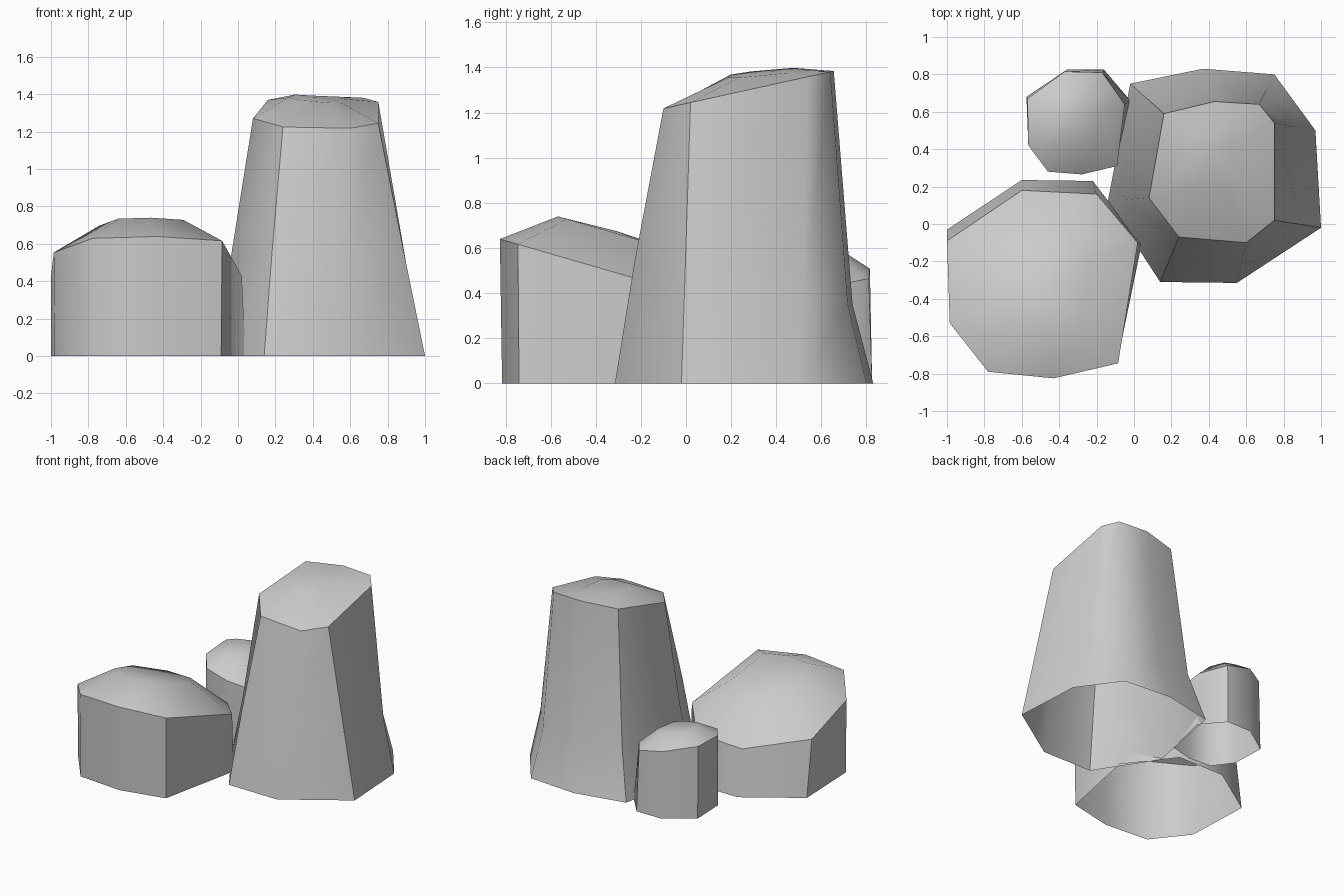
import bpy, bmesh, math
from mathutils import Vector

if "Cube" in bpy.data.objects:
    bpy.data.objects.remove(bpy.data.objects["Cube"])

stone = bpy.data.materials.new("grey stone")
stone.diffuse_color = (0.6, 0.6, 0.6, 1)
stone.use_nodes = True
stone.node_tree.nodes["Principled BSDF"].inputs["Base Color"].default_value = stone.diffuse_color


def plane(c, sx, sy):
    """Height of a tilted plane at a point."""
    return lambda x, y: c + sx * x + sy * y


def rock(name, base, rim, rim_z, centre, scale, cap_z, crown, waist=None):
    """Eight-sided open-bottomed column with a slanted, domed top."""
    bm = bmesh.new()
    rings = [[(x, y, 0) for x, y in base]]
    if waist:
        blend, height = waist
        ring = []
        for (bx, by), (rx, ry) in zip(base, rim):
            t = blend(bx, by)
            x, y = bx + (rx - bx) * t, by + (ry - by) * t
            ring.append((x, y, height(x, y)))
        rings.append(ring)
    rings.append([(x, y, rim_z(x, y)) for x, y in rim])
    cx, cy = centre
    inner = [(cx + (x - cx) * scale, cy + (y - cy) * scale) for x, y in rim]
    rings.append([(x, y, cap_z(x, y)) for x, y in inner])

    # walls and sloping cap border
    loops = [[bm.verts.new(p) for p in r] for r in rings]
    n = len(base)
    for a, b in zip(loops, loops[1:]):
        for i in range(n):
            j = (i + 1) % n
            bm.faces.new((a[i], a[j], b[j], b[i]))
    # crown of the cap
    mid = bm.verts.new((cx, cy, cap_z(cx, cy) + crown))
    top = loops[-1]
    for i in range(n):
        bm.faces.new((top[i], top[(i + 1) % n], mid))

    # smooth sides with a crisp rim
    bm.normal_update()
    rim_verts = set(loops[-2])
    for f in bm.faces:
        f.smooth = True
    for e in bm.edges:
        on_rim = e.verts[0] in rim_verts and e.verts[1] in rim_verts
        if on_rim or e.calc_face_angle(0) > math.radians(50):
            e.smooth = False
    me = bpy.data.meshes.new(name)
    bm.to_mesh(me)
    bm.free()
    me.materials.append(stone)
    ob = bpy.data.objects.new(name, me)
    bpy.context.collection.objects.link(ob)
    return ob


# tall tapering rock with a flared foot
rock("tall_rock",
     [(1, -.02), (.97, .5), (.75, .8), (.37, .83),
      (-.02, .75), (-.14, .12), (.14, -.31), (.55, -.315)],
     [(.75, .02), (.75, .54), (.67, .64), (.43, .655),
      (.16, .59), (.08, .14), (.24, -.07), (.6, -.1)],
     plane(1.24, 0, .22), (.41, .39), .42, plane(1.375, -.08, .1), .003,
     (lambda x, y: .40 + .15 * max(0, y), plane(.49, 0, -.19)))

# broad low rock
rock("broad_rock",
     [(.04, -.11), (-.22, .23), (-.6, .235), (-1, -.03),
      (-.98, -.53), (-.78, -.785), (-.43, -.815), (-.09, -.74)],
     [(.02, -.1), (-.2, .16), (-.6, .18), (-1, -.09),
      (-.985, -.53), (-.78, -.79), (-.43, -.825), (-.085, -.745)],
     plane(.4, 0, -.29), (-.5, -.31), .5, plane(.575, 0, -.29), .01)

# small rock
rock("small_rock",
     [(-.02, .66), (-.16, .825), (-.36, .825), (-.575, .68),
      (-.565, .42), (-.46, .28), (-.28, .265), (-.1, .31)],
     [(-.05, .64), (-.17, .81), (-.37, .815), (-.57, .67),
      (-.565, .42), (-.46, .28), (-.28, .265), (-.09, .31)],
     plane(.39, -.22, .045), (-.32, .56), .5, plane(.49, -.2, .045), .005)
